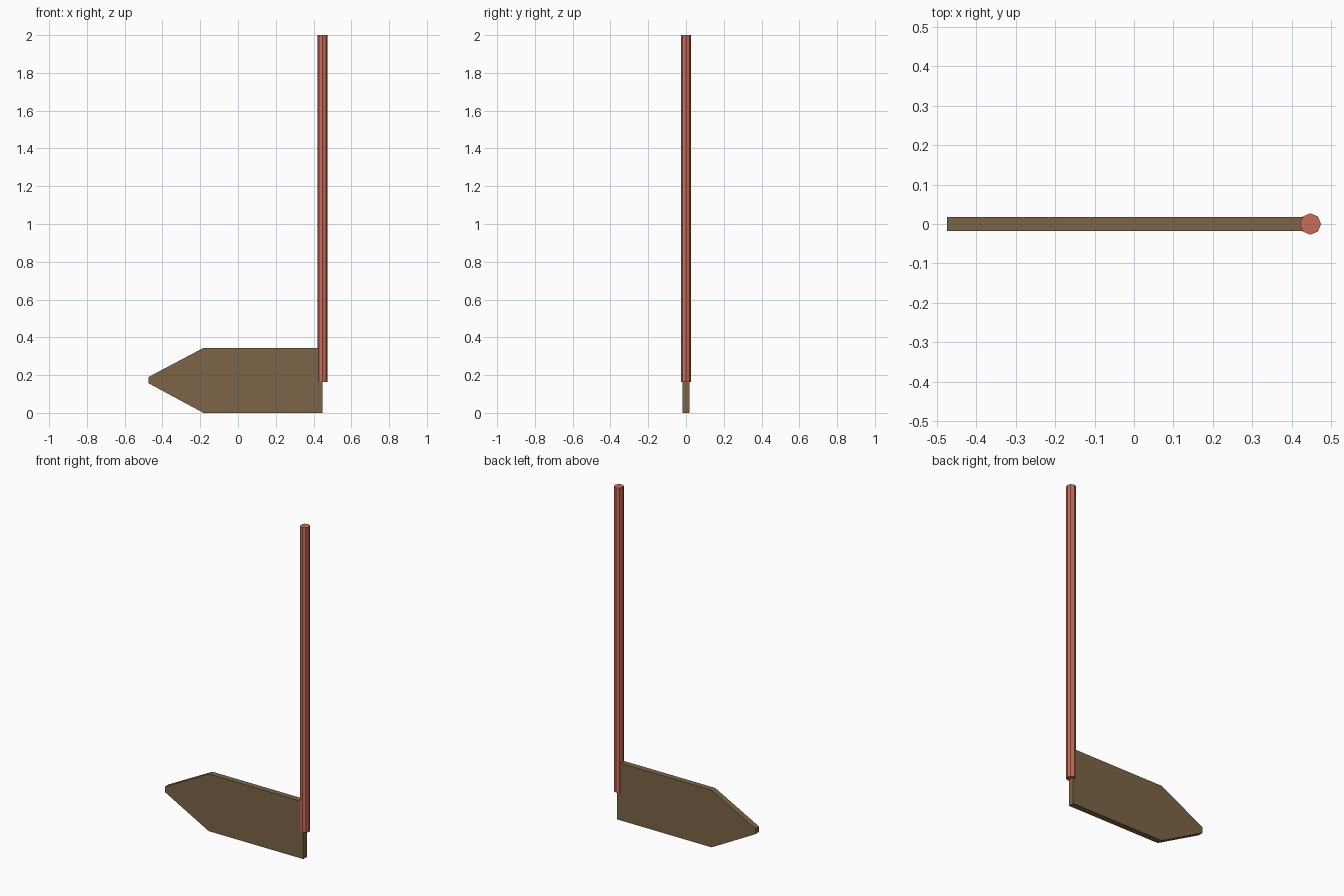
import bpy, bmesh
from mathutils import Matrix

if "Cube" in bpy.data.objects:
    bpy.data.objects.remove(bpy.data.objects["Cube"])


def material(name, rgb):
    m = bpy.data.materials.new(name)
    m.diffuse_color = (*rgb, 1.0)
    m.use_nodes = True
    m.node_tree.nodes["Principled BSDF"].inputs["Base Color"].default_value = m.diffuse_color
    return m


def add_object(name, bm, mat):
    bmesh.ops.recalc_face_normals(bm, faces=bm.faces[:])
    mesh = bpy.data.meshes.new(name)
    bm.to_mesh(mesh)
    bm.free()
    mesh.materials.append(mat)
    obj = bpy.data.objects.new(name, mesh)
    bpy.context.collection.objects.link(obj)
    return obj


brown = material("brown wood", (0.205, 0.13, 0.063))
red = material("red clay", (0.59, 0.15, 0.094))

POLE_X, POLE_R = 0.447, 0.027
POLE_BOTTOM, POLE_TOP = 0.164, 2.0
HALF_THICK = 0.0175

# Pointed board: side outline extruded through its thickness
outline = [(POLE_X, 0.0), (POLE_X, 0.344), (-0.183, 0.344),
           (-0.474, 0.19), (-0.474, 0.157), (-0.183, 0.0)]
bm = bmesh.new()
face = bm.faces.new([bm.verts.new((x, -HALF_THICK, z)) for x, z in outline])
ext = bmesh.ops.extrude_face_region(bm, geom=[face])
bmesh.ops.translate(bm, vec=(0, 2 * HALF_THICK, 0),
                    verts=[v for v in ext["geom"] if isinstance(v, bmesh.types.BMVert)])
add_object("pointed_board", bm, brown)

# Eight-sided pole, corners on the axes
bm = bmesh.new()
bmesh.ops.create_cone(bm, cap_ends=True, segments=8, radius1=POLE_R, radius2=POLE_R,
                      depth=POLE_TOP - POLE_BOTTOM,
                      matrix=Matrix.Translation((POLE_X, 0, (POLE_TOP + POLE_BOTTOM) / 2)))
add_object("pole", bm, red)
